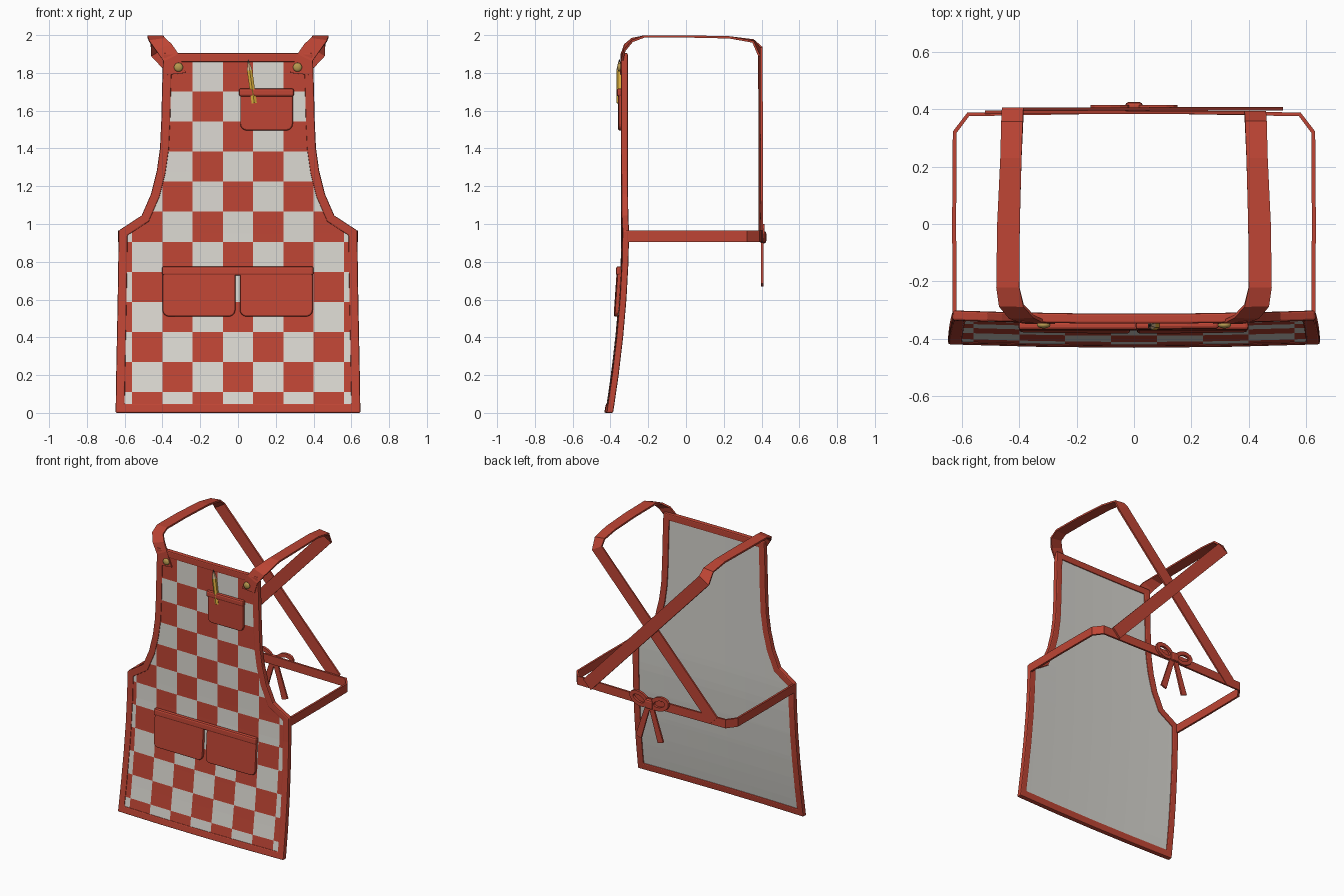
import bpy, bmesh, math
from mathutils import Vector

if "Cube" in bpy.data.objects:
    bpy.data.objects.remove(bpy.data.objects["Cube"])


def mat(name, rgb):
    m = bpy.data.materials.new(name)
    m.diffuse_color = (*rgb, 1)
    m.use_nodes = True
    m.node_tree.nodes["Principled BSDF"].inputs["Base Color"].default_value = m.diffuse_color
    return m


RED = mat("red_cloth", (0.52, 0.06, 0.035))
WHITE = mat("white_cloth", (0.72, 0.70, 0.65))
GREY = mat("lining_cloth", (0.66, 0.65, 0.61))
GOLD = mat("brass", (0.48, 0.32, 0.08))
YELLOW = mat("pencil_paint", (0.75, 0.45, 0.05))
WOOD = mat("pencil_wood", (0.75, 0.52, 0.3))
LEAD = mat("pencil_lead", (0.05, 0.05, 0.05))


def surf(x, z, off=0.0):
    """Point on the draped cloth, pushed forward by off."""
    y = -0.318 - 0.085 * max(0, (0.95 - z) / 0.95) ** 1.8
    return Vector((x, y - 0.012 * (1 - (x / 0.65) ** 2) - off, z))


def finish(bm, name, mats, bevel=0, solid=0):
    bmesh.ops.remove_doubles(bm, verts=bm.verts, dist=1e-5)
    bmesh.ops.recalc_face_normals(bm, faces=bm.faces)
    me = bpy.data.meshes.new(name)
    bm.to_mesh(me)
    bm.free()
    ob = bpy.data.objects.new(name, me)
    bpy.context.collection.objects.link(ob)
    for m in mats:
        me.materials.append(m)
    if solid:
        s = ob.modifiers.new("thickness", 'SOLIDIFY')
        s.thickness, s.offset = solid, 0
    if bevel:
        b = ob.modifiers.new("bevel", 'BEVEL')
        b.width, b.segments, b.limit_method = bevel, 2, 'ANGLE'
        b.angle_limit = math.radians(40)
    return ob


def ribbon(name, pairs, thick=0.014):
    """Cloth strip given by pairs of edge points."""
    bm = bmesh.new()
    rows = [[bm.verts.new(p) for p in pr] for pr in pairs]
    for a, b in zip(rows, rows[1:]):
        bm.faces.new((a[0], a[1], b[1], b[0]))
    return finish(bm, name, [RED], solid=thick)


def slab(name, pts, off0, off1, bevel):
    """Flat outline lying on the cloth, given thickness."""
    bm = bmesh.new()
    a = [bm.verts.new(surf(x, z, off0)) for x, z in pts]
    b = [bm.verts.new(surf(x, z, off1)) for x, z in pts]
    bm.faces.new(a)
    bm.faces.new(b[::-1])
    n = len(a)
    for i in range(n):
        j = (i + 1) % n
        bm.faces.new((a[i], a[j], b[j], b[i]))
    return finish(bm, name, [RED], bevel)


# apron outline (right side, bottom to top)
side = [(0.648, 0), (0.645, 0.2), (0.641, 0.4), (0.637, 0.6), (0.634, 0.8), (0.632, 0.965),
        (0.51, 1.045), (0.46, 1.16), (0.43, 1.28), (0.413, 1.4), (0.406, 1.55),
        (0.402, 1.72), (0.396, 1.905)]
loop = ([(0, 0), (0.32, 0)] + side + [(0.2, 1.905), (0, 1.905), (-0.2, 1.905)]
        + [(-x, z) for x, z in side[::-1]] + [(-0.32, 0)])


def inset(pts, d):
    out = []
    for i, p in enumerate(pts):
        p = Vector(p)
        e1 = (p - Vector(pts[i - 1])).normalized()
        e2 = (Vector(pts[(i + 1) % len(pts)]) - p).normalized()
        n1, n2 = Vector((-e1.y, e1.x)), Vector((-e2.y, e2.x))
        out.append(p + (n1 + n2) * d / (1 + n1.dot(n2)))
    return out


# cloth panels: checked front and plain lining
def panel(name, off, mats):
    bm = bmesh.new()
    s = inset(loop, 0.03)[2:2 + len(side)]
    for a, b in zip(s, s[1:]):
        bm.faces.new([bm.verts.new((x, 0, z)) for x, z in
                      ((-a.x, a.y), (a.x, a.y), (b.x, b.y), (-b.x, b.y))])
    bmesh.ops.remove_doubles(bm, verts=bm.verts, dist=1e-5)
    cuts = [((0.08 + 0.16 * i, 0, 0), (1, 0, 0)) for i in range(-4, 4)]
    cuts += [((0, 0, 1.86 - 0.159 * i), (0, 0, 1)) for i in range(12)]
    for co, no in cuts:
        bmesh.ops.bisect_plane(bm, geom=bm.verts[:] + bm.edges[:] + bm.faces[:],
                               plane_co=co, plane_no=no, dist=1e-6)
    for f in bm.faces:
        c = f.calc_center_median()
        col = math.floor((c.x + 0.08) / 0.16)
        row = math.floor((1.86 - c.z) / 0.159)
        f.material_index = (col + row) % 2 if len(mats) > 1 else 0
    for v in bm.verts:
        v.co = surf(v.co.x, v.co.z, off)
    return finish(bm, name, mats)


panel("checked_front", 0.013, [RED, WHITE])
panel("back_lining", -0.011, [GREY])

# red edge trim all round
bm = bmesh.new()
inner = inset(loop, 0.048)
rings = [[bm.verts.new(surf(x, z, o)) for x, z in pts] for pts, o in
         ((loop, 0.0175), (inner, 0.0175), (inner, -0.0175), (loop, -0.0175))]
for k in range(4):
    a, b = rings[k], rings[(k + 1) % 4]
    for i in range(len(loop)):
        j = (i + 1) % len(loop)
        bm.faces.new((a[i], a[j], b[j], b[i]))
finish(bm, "edge_trim", [RED], 0.007)


# pockets with rounded lower corners, and their top bands
def pocket(name, x0, x1, z0, z1, front, r=0.035):
    pts = [(x0, z1)]
    for cx, start in ((x0 + r, 180), (x1 - r, 270)):
        for k in range(5):
            t = math.radians(start + k * 22.5)
            pts.append((cx + r * math.cos(t), z0 + r + r * math.sin(t)))
    slab(name, pts + [(x1, z1)], 0.008, front, 0.008)


def band(name, x0, x1, z0, z1, front):
    slab(name, [(x0, z0), (x1, z0), (x1, z1), (x0, z1)], 0.01, front, 0.011)


pocket("waist_pocket_left", -0.4, -0.014, 0.51, 0.745, 0.032)
pocket("waist_pocket_right", 0.01, 0.396, 0.51, 0.745, 0.032)
band("waist_pocket_band", -0.403, 0.4, 0.728, 0.776, 0.04)
pocket("chest_pocket", 0.012, 0.29, 1.495, 1.69, 0.03)
band("chest_pocket_band", 0.005, 0.296, 1.675, 1.718, 0.038)

# shoulder straps: from the bib, over the shoulder, crossing to the waist belt
for s, tag, dy in ((1, "right", 0.0), (-1, "left", 0.012)):
    pairs = [((0.275, -0.343, 1.80), (0.372, -0.343, 1.79)),
             ((0.315, -0.34, 1.90), (0.392, -0.34, 1.86)),
             ((0.35, -0.322, 1.95), (0.435, -0.325, 1.92)),
             ((0.385, -0.285, 1.98), (0.47, -0.285, 1.968)),
             ((0.40, -0.22, 1.993), (0.48, -0.22, 1.993)),
             ((0.398, 0, 1.993), (0.477, 0, 1.993)),
             ((0.392, 0.23, 1.988), (0.466, 0.23, 1.988)),
             ((0.387, 0.355, 1.973), (0.462, 0.355, 1.965)),
             ((0.385, 0.388 + dy, 1.935), (0.46, 0.388 + dy, 1.89)),
             ((-0.52, 0.39 + dy, 0.965), (-0.46, 0.39 + dy, 0.905))]
    ribbon("shoulder_strap_" + tag, [[(s * x, y, z) for x, y, z in p] for p in pairs], 0.012)

    # brass button
    bm = bmesh.new()
    bmesh.ops.create_uvsphere(bm, u_segments=16, v_segments=8, radius=0.024)
    for v in bm.verts:
        v.co = Vector((s * 0.315, -0.352, 1.83)) + Vector((v.co.x, v.co.z * 0.5, v.co.y))
    for f in bm.faces:
        f.smooth = True
    finish(bm, "button_" + tag, [GOLD])

    # bow loop and hanging tail
    pairs = []
    for k in range(15):
        t = 2 * math.pi * k / 14
        pr = []
        for rx, rz in ((0.075, 0.05), (0.046, 0.023)):
            x, z = rx * math.cos(t), rz * math.sin(t)
            pr.append((s * (0.08 + x * 0.95 - z * 0.3), 0.406, 0.95 + z * 0.95 + x * 0.3))
        pairs.append(pr)
    ribbon("bow_loop_" + tag, pairs, 0.018)
    ribbon("bow_tail_" + tag, [[(s * x, 0.404, z) for x, z in p] for p in
                               (((-0.012, 0.93), (0.022, 0.94)), ((0.025, 0.81), (0.062, 0.82)),
                                ((0.065, 0.67), (0.108, 0.685)))], 0.012)

# bow knot
bm = bmesh.new()
bmesh.ops.create_cube(bm, size=1)
for v in bm.verts:
    v.co = Vector((v.co.x * 0.062, 0.408 + v.co.y * 0.034, 0.93 + v.co.z * 0.065))
finish(bm, "bow_knot", [RED], 0.012)

# waist belt
half = [(0.625, -0.315), (0.627, 0), (0.625, 0.32), (0.578, 0.382), (0, 0.393)]
path = half + [(-x, y) for x, y in half[-2::-1]]
ribbon("waist_belt", [((x, y, 0.905), (x, y, 0.965)) for x, y in path])

# pencil standing in the chest pocket
base, axis = Vector((0.086, -0.353, 1.64)), Vector((-0.14, 0, 1)).normalized()
for name, m, h0, h1, r0, r1 in (("pencil_body", YELLOW, 0, 0.175, 0.016, 0.016),
                                ("pencil_point", WOOD, 0.175, 0.218, 0.016, 0.006),
                                ("pencil_lead", LEAD, 0.218, 0.236, 0.006, 0.001)):
    bm = bmesh.new()
    bmesh.ops.create_cone(bm, cap_ends=True, segments=6, radius1=r0, radius2=r1, depth=h1 - h0)
    q = Vector((0, 0, 1)).rotation_difference(axis)
    for v in bm.verts:
        v.co = base + axis * (h0 + h1) / 2 + q @ v.co
    finish(bm, name, [m])
